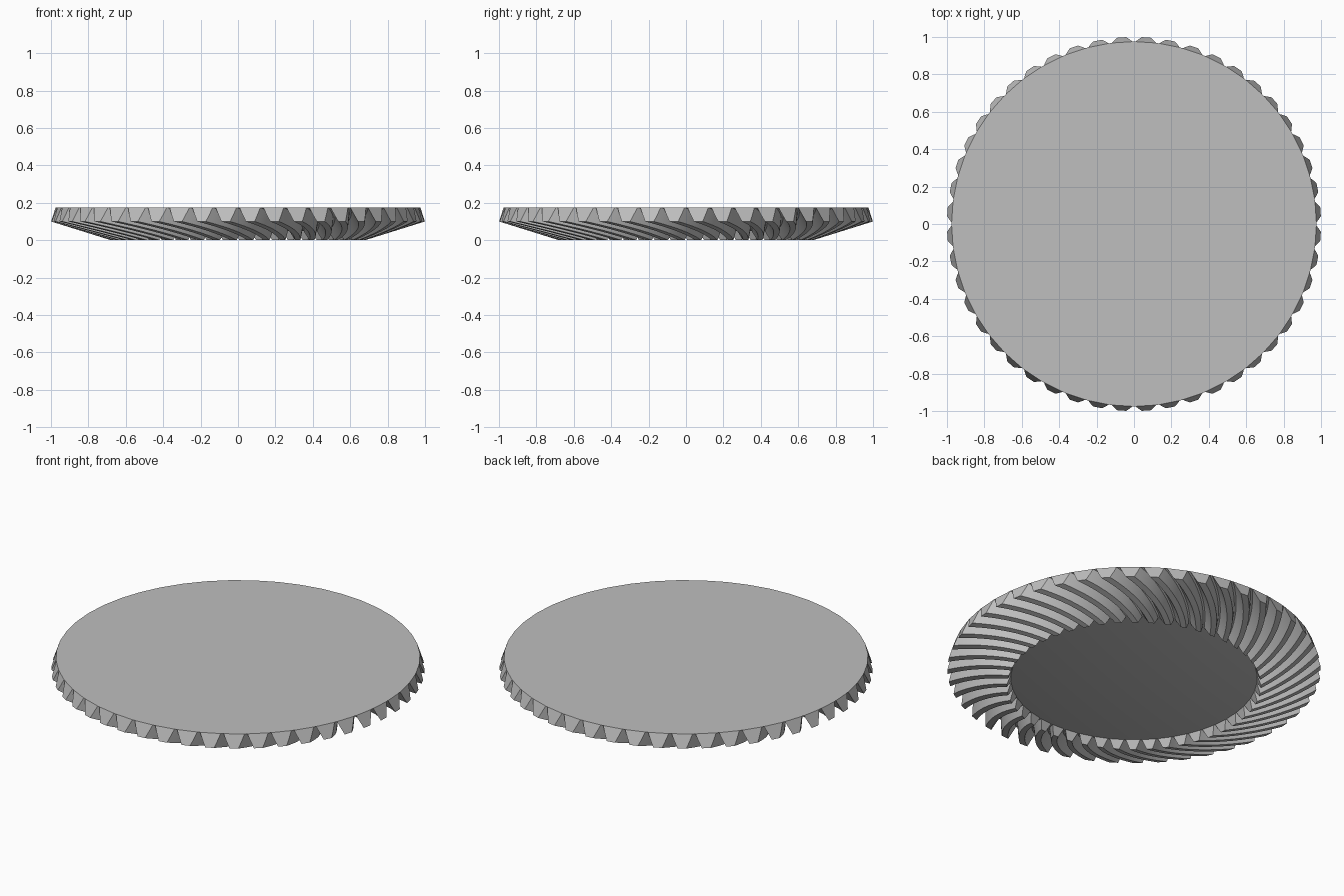
import bpy
import bmesh
import math
from mathutils import Vector

cube = bpy.data.objects.get("Cube")
if cube:
    bpy.data.objects.remove(cube, do_unlink=True)

TEETH = 48
STATIONS = 14
PITCH = 2 * math.pi / TEETH

# Root and tip cones as (radius, height) at the inner and outer ends
ROOT = (Vector((0.66, 0.048)), Vector((0.975, 0.175)))
TIP = (Vector((0.68, 0.0)), Vector((1.0, 0.1)))

# Tooth section: (offset as a fraction of the pitch, height fraction)
HALF = [(0.44, 0.0), (0.315, 0.5), (0.18, 1.0)]
SECTION = [(-a, h) for a, h in HALF] + [(a, h) for a, h in reversed(HALF)]


def twist(t, steps=40):
    """Angle gained from the outer end in to fraction t, steeper outwards."""
    total, step = 0.0, (1 - t) / steps
    for i in range(steps):
        u = t + (i + 0.5) * step
        radius = 0.67 + 0.32 * u
        total += (0.49 + 0.46 * u) / radius * 0.34 * step
    return total


def ring(bm, t):
    """One full toothed cross-section at fraction t along the face."""
    root, tip = ROOT[0].lerp(ROOT[1], t), TIP[0].lerp(TIP[1], t)
    turn = twist(t)
    verts = []
    for k in range(TEETH):
        for offset, h in SECTION:
            r, z = root.lerp(tip, h)
            a = (k + 0.5 + offset) * PITCH + turn
            verts.append(bm.verts.new((r * math.cos(a), r * math.sin(a), z)))
    return verts


steel = bpy.data.materials.new("grey_steel")
steel.use_nodes = True
colour = (0.52, 0.52, 0.52, 1)
steel.diffuse_color = colour
steel.node_tree.nodes["Principled BSDF"].inputs["Base Color"].default_value = colour

bm = bmesh.new()
rings = [ring(bm, i / (STATIONS - 1)) for i in range(STATIONS)]
n = len(rings[0])

# Curved flanks, tips and gaps
for a, b in zip(rings, rings[1:]):
    for i in range(n):
        j = (i + 1) % n
        bm.faces.new((a[i], a[j], b[j], b[i]))

# Tooth end faces and the flat discs that close both sides
size = len(SECTION)
for loop in (rings[0], rings[-1]):
    disc = []
    for k in range(TEETH):
        tooth = loop[k * size:(k + 1) * size]
        bm.faces.new(tooth)
        disc += [tooth[0], tooth[-1]]
    bm.faces.new(disc)

bmesh.ops.recalc_face_normals(bm, faces=bm.faces[:])
mesh = bpy.data.meshes.new("spiral_bevel_gear")
bm.to_mesh(mesh)
bm.free()
mesh.materials.append(steel)

gear = bpy.data.objects.new("spiral_bevel_gear", mesh)
bpy.context.collection.objects.link(gear)
bpy.ops.object.select_all(action='DESELECT')
gear.select_set(True)
bpy.context.view_layer.objects.active = gear
bpy.ops.object.shade_smooth_by_angle(angle=math.radians(30))
